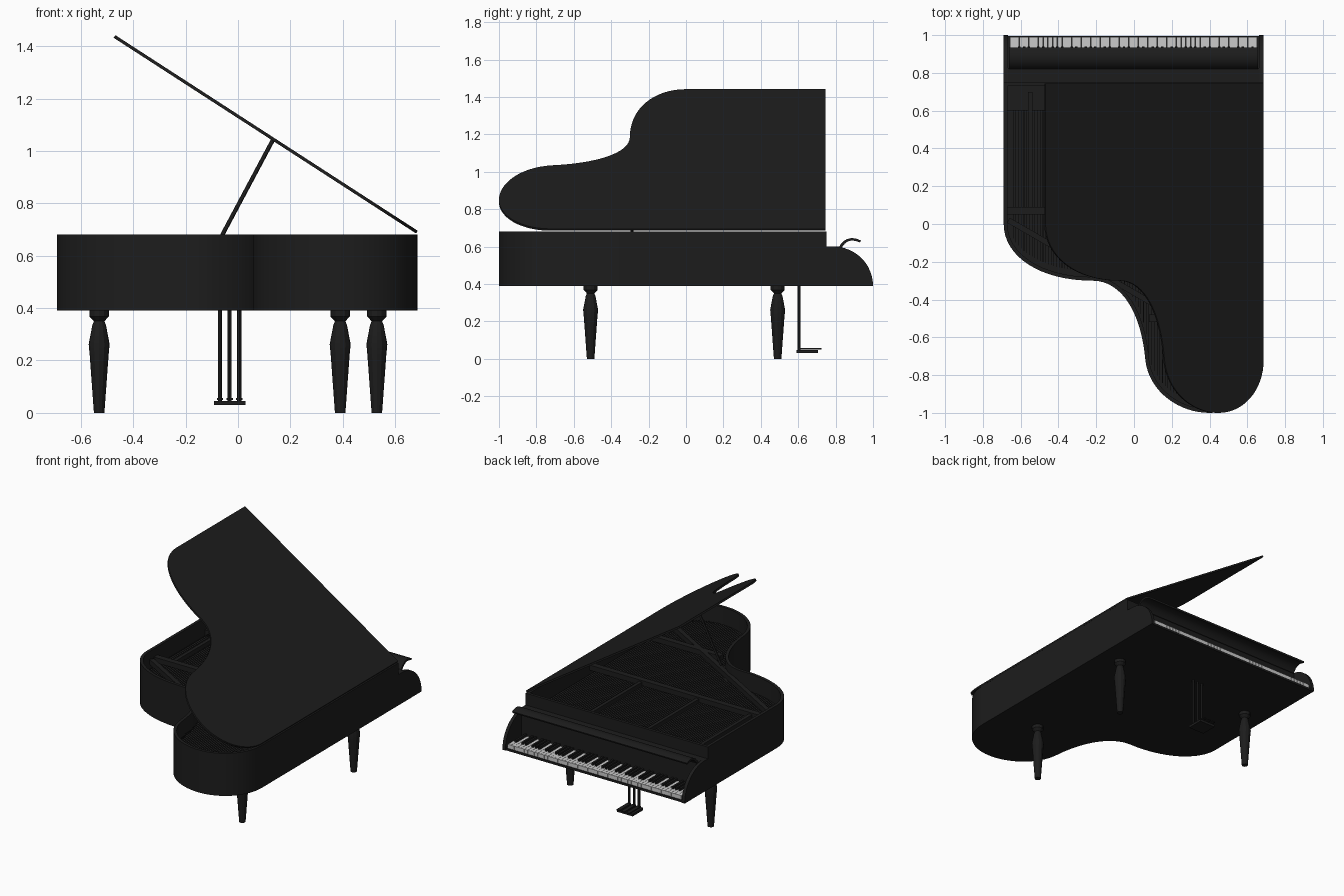
import bpy, bmesh, math
from mathutils import Vector, Matrix
from mathutils.geometry import interpolate_bezier

if "Cube" in bpy.data.objects:
    bpy.data.objects.remove(bpy.data.objects["Cube"])


def material(name, r, g, b):
    m = bpy.data.materials.new(name)
    m.diffuse_color = (r, g, b, 1)
    m.use_nodes = True
    m.node_tree.nodes["Principled BSDF"].inputs["Base Color"].default_value = m.diffuse_color
    return m


BLACK = material("black_lacquer", .012, .012, .012)
IVORY = material("ivory", .7, .7, .7)


def finish(name, bm, mat=BLACK, angle=30):
    bmesh.ops.recalc_face_normals(bm, faces=bm.faces[:])
    me = bpy.data.meshes.new(name)
    bm.to_mesh(me)
    bm.free()
    me.materials.append(mat)
    me.shade_smooth()
    me.set_sharp_from_angle(angle=math.radians(angle))
    ob = bpy.data.objects.new(name, me)
    bpy.context.collection.objects.link(ob)
    return ob


def boxes(name, items, mat=BLACK):
    """Axis-aligned boxes given as (x0, x1, y0, y1, z0, z1)."""
    bm = bmesh.new()
    for x0, x1, y0, y1, z0, z1 in items:
        m = Matrix.LocRotScale(((x0 + x1) / 2, (y0 + y1) / 2, (z0 + z1) / 2), None,
                               (x1 - x0, y1 - y0, z1 - z0))
        bmesh.ops.create_cube(bm, size=1, matrix=m)
    return finish(name, bm, mat)


def prism(name, pts, lo, hi, place=lambda p, h: (p[0], p[1], h)):
    bm = bmesh.new()
    a = [bm.verts.new(place(p, lo)) for p in pts]
    b = [bm.verts.new(place(p, hi)) for p in pts]
    bm.faces.new(a)
    bm.faces.new(b)
    for i in range(len(pts)):
        j = (i + 1) % len(pts)
        bm.faces.new((a[i], a[j], b[j], b[i]))
    return finish(name, bm)


def rod(name, p, q, r, n=12):
    p, q = Vector(p), Vector(q)
    bm = bmesh.new()
    rot = (q - p).to_track_quat('Z', 'Y')
    bmesh.ops.create_cone(bm, cap_ends=True, segments=n, radius1=r, radius2=r,
                          depth=(q - p).length, matrix=Matrix.LocRotScale((p + q) / 2, rot, None))
    return finish(name, bm)


def inset(pts, d):
    out = []
    for i, p in enumerate(pts):
        a = (p - pts[i - 1]).normalized()
        b = (pts[(i + 1) % len(pts)] - p).normalized()
        na, nb = Vector((a.y, -a.x)), Vector((b.y, -b.x))
        out.append(p + (na + nb) * d / (1 + na.dot(nb)))
    return out


# Case outline, clockwise seen from above
curves = [((.685, -.72), (.685, -.88), (.56, -1), (.4, -1)),
          ((.4, -1), (.24, -1), (.08, -.89), (.06, -.72)),
          ((.06, -.72), (.04, -.48), (-.06, -.3), (-.22, -.3)),
          ((-.22, -.3), (-.5, -.3), (-.69, -.17), (-.69, .0))]
outline = [Vector((.685, .75))]
for c in curves:
    outline += [v.to_2d() for v in interpolate_bezier(*[Vector(p).to_3d() for p in c], 17)][:-1]
outline += [Vector((-.69, 0)), Vector((-.69, .75))]
inner = inset(outline, .02)

# Case: rim, bottom and soundboard
bm = bmesh.new()
rows = [[bm.verts.new((p.x, p.y, z)) for p in loop]
        for loop, z in ((outline, .39), (outline, .68), (inner, .68), (inner, .39))]
for k in range(4):
    r, s = rows[k], rows[(k + 1) % 4]
    for i in range(len(r)):
        j = (i + 1) % len(r)
        bm.faces.new((r[i], r[j], s[j], s[i]))
finish("rim", bm)
prism("case_bottom", inner, .39, .41)
prism("soundboard", inner, .545, .56)

# Lid: the same outline hinged on the long side
lid = prism("lid", [Vector((p.x - .685, min(p.y, .745))) for p in outline], -.006, .006)
lid.location = (.683, 0, .69)
lid.rotation_euler = (0, math.radians(32.9), 0)
rod("lid_prop", (-.065, -.29, .67), (.135, -.29, 1.045), .008)


# Strings run from the pin block to the curved rim
def tail_y(x):
    hits = []
    for a, b in zip(inner, inner[1:]):
        if min(a.x, b.x) <= x <= max(a.x, b.x) and abs(a.x - b.x) > 1e-6:
            hits.append(a.y + (b.y - a.y) * (x - a.x) / (b.x - a.x))
    return min(hits)


xs = [-.64 + i * 1.28 / 89 for i in range(90)]
boxes("strings", [(x - .0015, x + .0015, tail_y(x) + .03, .61, .578, .581) for x in xs])

# Iron frame
boxes("pin_block", [(-.67, .665, .6, .73, .56, .6)])
boxes("frame_bars", [(-.67, .665, .05, .09, .59, .625), (.08, .665, -.52, -.48, .59, .625)]
      + [(x - .012, x + .012, .07, .7, .585, .615) for x in (-.55, -.15, .28)])
d = Vector((1.3, -.75)).normalized()
n = Vector((-d.y, d.x)) * .015
a, b = Vector((-.665, .02)), Vector((.64, -.733))
prism("diagonal_brace", [a + n, b + n, b - n, a - n], .59, .625)

# Keyboard: bed, cheeks, shelf, curved fallboard
boxes("key_bed", [(-.69, .685, .74, .995, .39, .405)])
cheek = [(.745, .39), (.745, .6), (.79, .6)] + [
    (.79 + .21 * math.sin(t), .39 + .21 * math.cos(t))
    for t in [math.radians(7.5 * i) for i in range(1, 13)]]
for side, x0, x1 in (("left", -.69, -.668), ("right", .663, .685)):
    prism(side + "_cheek", cheek, x0, x1, lambda p, h: (h, p[0], p[1]))
boxes("fallboard_shelf", [(-.67, .665, .745, .825, .405, .6)])
arc = [(.815, .59), (.825, .61), (.84, .628), (.86, .64), (.885, .646), (.91, .643), (.935, .633)]
under = [(.931, .622), (.908, .63), (.885, .633), (.866, .628), (.85, .617), (.838, .603), (.83, .59)]
prism("fallboard_lip", arc + under, -.662, .657, lambda p, h: (h, p[0], p[1]))

# 52 white keys, 36 black keys; player faces -y so pitch rises toward -x
w = 1.31 / 52
whites, blacks = [], []
for i in range(52):
    x = .6525 - (i + 1) * w
    whites.append((x + .0008, x + w - .0008, .82, .99, .405, .432))
    if i % 7 in (0, 2, 3, 5, 6) and i < 51:
        blacks.append((x - .0065, x + .0065, .82, .94, .43, .448))
boxes("white_keys", whites, IVORY)
boxes("black_keys", blacks)

# Turned legs
profile = [(.037, .395), (.037, .368), (.02, .35), (.026, .335), (.04, .262), (.036, .22), (.02, 0)]
for name, x, y in (("left_leg", -.53, .49), ("right_leg", .53, .49), ("tail_leg", .39, -.51)):
    bm = bmesh.new()
    N = 12
    rings = [[bm.verts.new((x + r * math.cos(2 * math.pi * k / N),
                            y + r * math.sin(2 * math.pi * k / N), z)) for k in range(N)]
             for r, z in profile]
    for r, s in zip(rings, rings[1:]):
        for k in range(N):
            bm.faces.new((r[k - 1], r[k], s[k], s[k - 1]))
    bm.faces.new(rings[0])
    bm.faces.new(rings[-1])
    finish(name, bm, angle=20)

# Pedal lyre
boxes("pedal_box", [(-.092, .028, .592, .705, .03, .046)])
for i, x in enumerate((-.069, -.032, .005)):
    rod(f"lyre_rod_{i + 1}", (x, .605, .04), (x, .605, .4), .008)
    boxes(f"pedal_{i + 1}", [(x - .012, x + .012, .6, .725, .05, .057)])
